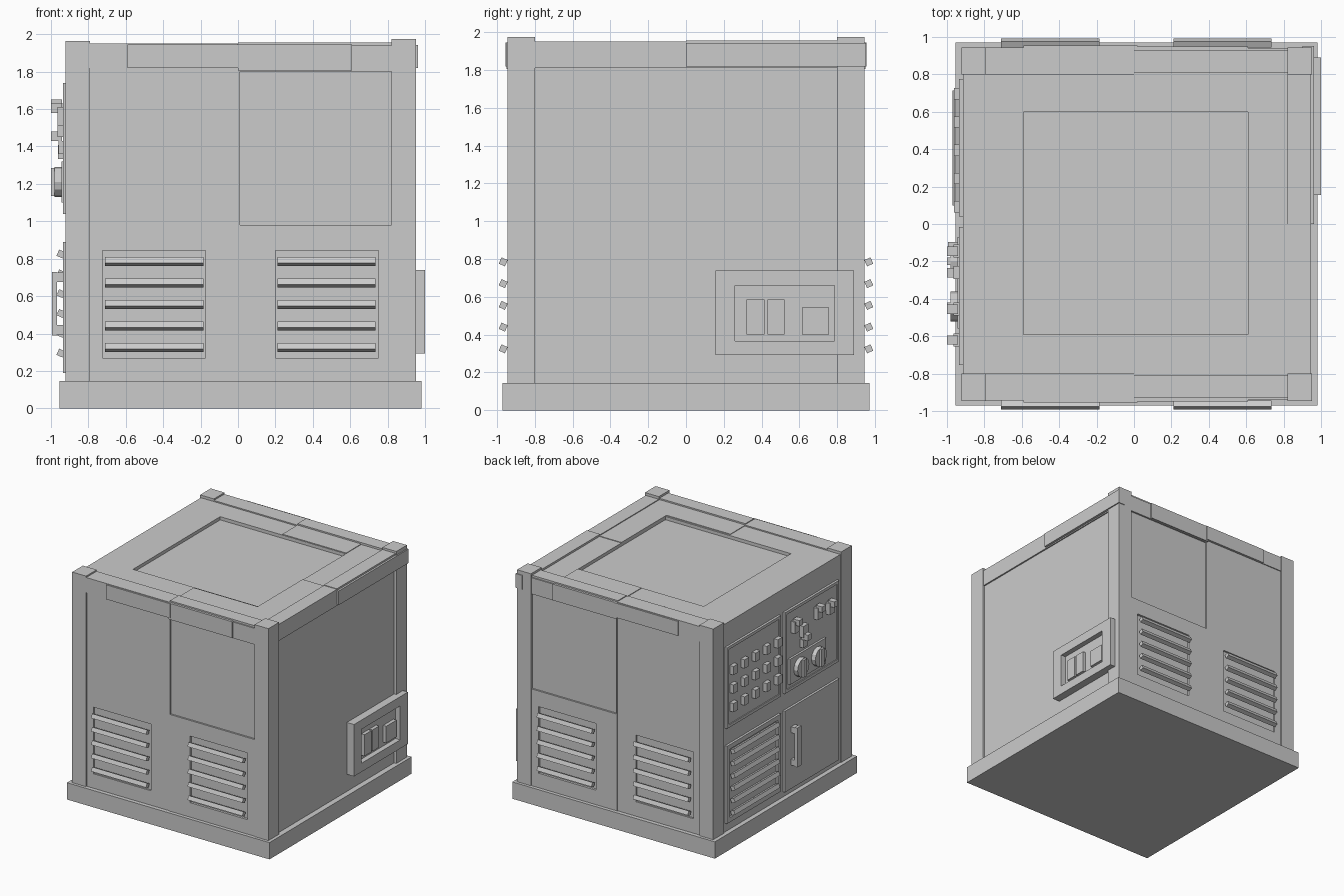
import bpy, math

if "Cube" in bpy.data.objects:
    bpy.data.objects.remove(bpy.data.objects["Cube"])

paint = bpy.data.materials.new("painted_grey_metal")
paint.diffuse_color = (0.6, 0.6, 0.6, 1)
paint.use_nodes = True
paint.node_tree.nodes["Principled BSDF"].inputs["Base Color"].default_value = paint.diffuse_color


def box(name, x, y, z, rot=(0, 0, 0)):
    """Box from (min, max) spans, turned about its own centre."""
    spans = (x, y, z)
    bpy.ops.mesh.primitive_cube_add(size=1, location=[sum(s) / 2 for s in spans], rotation=rot)
    o = bpy.context.object
    o.name = name
    o.scale = [s[1] - s[0] for s in spans]
    bpy.ops.object.transform_apply(location=False, rotation=False, scale=True)
    o.data.materials.append(paint)
    return o


def cut(target, x, y, z):
    """Cut a box shaped recess out of a part."""
    c = box("cutter", x, y, z)
    m = target.modifiers.new("recess", 'BOOLEAN')
    m.operation, m.solver, m.object = 'DIFFERENCE', 'EXACT', c
    bpy.context.view_layer.objects.active = target
    bpy.ops.object.modifier_apply(modifier=m.name)
    bpy.data.objects.remove(c, do_unlink=True)


def span(a, b):
    return (min(a, b), max(a, b))


def mid(c, w):
    return (c - w / 2, c + w / 2)


# Plinth and main body
box("plinth", (-0.955, 0.98), (-0.97, 0.97), (0, 0.145))
body = box("body", (-0.915, 0.942), (-0.94, 0.94), (0.1, 1.94))

# Recesses: roof hatch, right wall, front and back walls
cut(body, (-0.59, 0.61), (-0.59, 0.60), (1.912, 2.1))
cut(body, (0.932, 1.1), (-0.80, 0.80), (0.12, 1.81))
for s in (-1, 1):
    cut(body, (-0.79, 0.0), span(s * 0.935, s * 1.1), (0.12, 1.82))
    cut(body, (0.01, 0.82), span(s * 0.925, s * 1.1), (0.98, 1.80))
    for x0, x1 in ((-0.725, -0.175), (0.2, 0.75)):
        cut(body, (x0, x1), span(s * 0.92, s * 1.1), (0.27, 0.845))

# Corner posts
for s in (-1, 1):
    box("left_post", (-0.922, -0.79), span(s * 0.80, s * 0.945), (0.1, 1.963))
    box("right_post", (0.82, 0.952), span(s * 0.80, s * 0.945), (0.1, 1.975))

# Top beams in overlapping halves, front and back
for s in (-1, 1):
    box("beam_left", (-0.80, 0.0), span(s * 0.80, s * 0.943), (1.82, 1.95))
    box("beam_left_cover", (-0.59, 0.02), span(s * 0.90, s * 0.955), (1.82, 1.945))
    box("beam_right", (0.0, 0.83), span(s * 0.81, s * 0.93), (1.81, 1.957))
    box("beam_right_cover", (0.0, 0.61), span(s * 0.90, s * 0.95), (1.805, 1.945))
    # Raised roof tiles
    box("roof_tile", (0.0, 0.61), span(s * 0.605, s * 0.81), (1.92, 1.945))

# Right side beam
box("side_beam_front", (0.82, 0.945), (-0.81, 0.0), (1.81, 1.952))
box("side_beam_back", (0.82, 0.945), (0.0, 0.81), (1.82, 1.957))
box("side_beam_cover", (0.90, 0.962), (0.0, 0.952), (1.82, 1.942))
box("side_roof_tile", (0.61, 0.83), (-0.81, 0.01), (1.92, 1.945))

# Front and back vent slats
tilt = math.radians(24)
for s in (-1, 1):
    for x in ((-0.71, -0.185), (0.21, 0.735)):
        for i in range(5):
            box("vent_slat", x, mid(s * 0.967, 0.036), mid(0.325 + 0.115 * i, 0.036), (s * tilt, 0, 0))

# Socket box on the right wall
socket = box("socket_box", (0.92, 1.0), (0.155, 0.89), (0.292, 0.74))
cut(socket, (0.955, 1.1), (0.26, 0.785), (0.367, 0.66))
for y, z in (((0.32, 0.415), (0.40, 0.585)), ((0.43, 0.52), (0.40, 0.585)), ((0.615, 0.757), (0.40, 0.545))):
    box("socket", (0.94, 0.985), y, z)

# Control panels on the left wall
XP = -0.935
left_half, right_half = (0.04, 0.775), (-0.755, -0.015)
for name, y in (("button_panel", left_half), ("switch_panel", right_half)):
    p = box(name, (XP, -0.90), y, (1.04, 1.74))
    cut(p, (-1.1, XP + 0.008), (y[0] + 0.025, y[1] - 0.025), (1.065, 1.715))

# Button grid
for r in range(3):
    for c in range(5):
        box("button", (-0.963, -0.91), mid(0.092 + 0.151 * c, 0.06), mid(1.21 + 0.16 * r, 0.075))

# Toggle switches: block with a lever up or down
for y, z, up in ((-0.62, 1.56, 1), (-0.455, 1.58, 1), (-0.145, 1.58, 1), (-0.26, 1.50, -1)):
    box("switch_block", (-0.965, -0.91), mid(y, 0.07), mid(z, 0.10))
    box("switch_lever", (-1.0, -0.94), mid(y, 0.05), mid(z + up * 0.045, 0.05))
box("switch_stop", (-0.96, -0.91), mid(-0.26, 0.06), (1.36, 1.43))

# Rotary knobs on a backing plate
box("knob_plate", (-0.945, -0.91), (-0.56, -0.07), (1.10, 1.32))
for y in (-0.20, -0.44):
    bpy.ops.mesh.primitive_cylinder_add(vertices=12, radius=0.08, depth=0.05,
                                        location=(-0.957, y, 1.21), rotation=(0, math.pi / 2, 0))
    o = bpy.context.object
    o.name = "knob"
    o.data.materials.append(paint)
    box("knob_grip", (-1.0, -0.97), mid(y, 0.04), mid(1.21, 0.15))

# Lower louvre panel: frame and tilted slats
louvre = box("louvre_frame", (XP, -0.90), left_half, (0.22, 0.89))
cut(louvre, (-1.1, -0.917), (0.08, 0.735), (0.26, 0.85))
for i in range(6):
    box("louvre_slat", mid(-0.947, 0.036), (0.10, 0.715), mid(0.295 + 0.106 * i, 0.036), (0, tilt, 0))

# Cabinet door with a pull handle
box("door", (XP, -0.90), right_half, (0.19, 0.89))
box("handle_bar", (-0.995, -0.968), mid(-0.125, 0.055), (0.39, 0.73))
for z in (0.42, 0.70):
    box("handle_mount", (-0.975, -0.93), mid(-0.125, 0.055), mid(z, 0.05))
